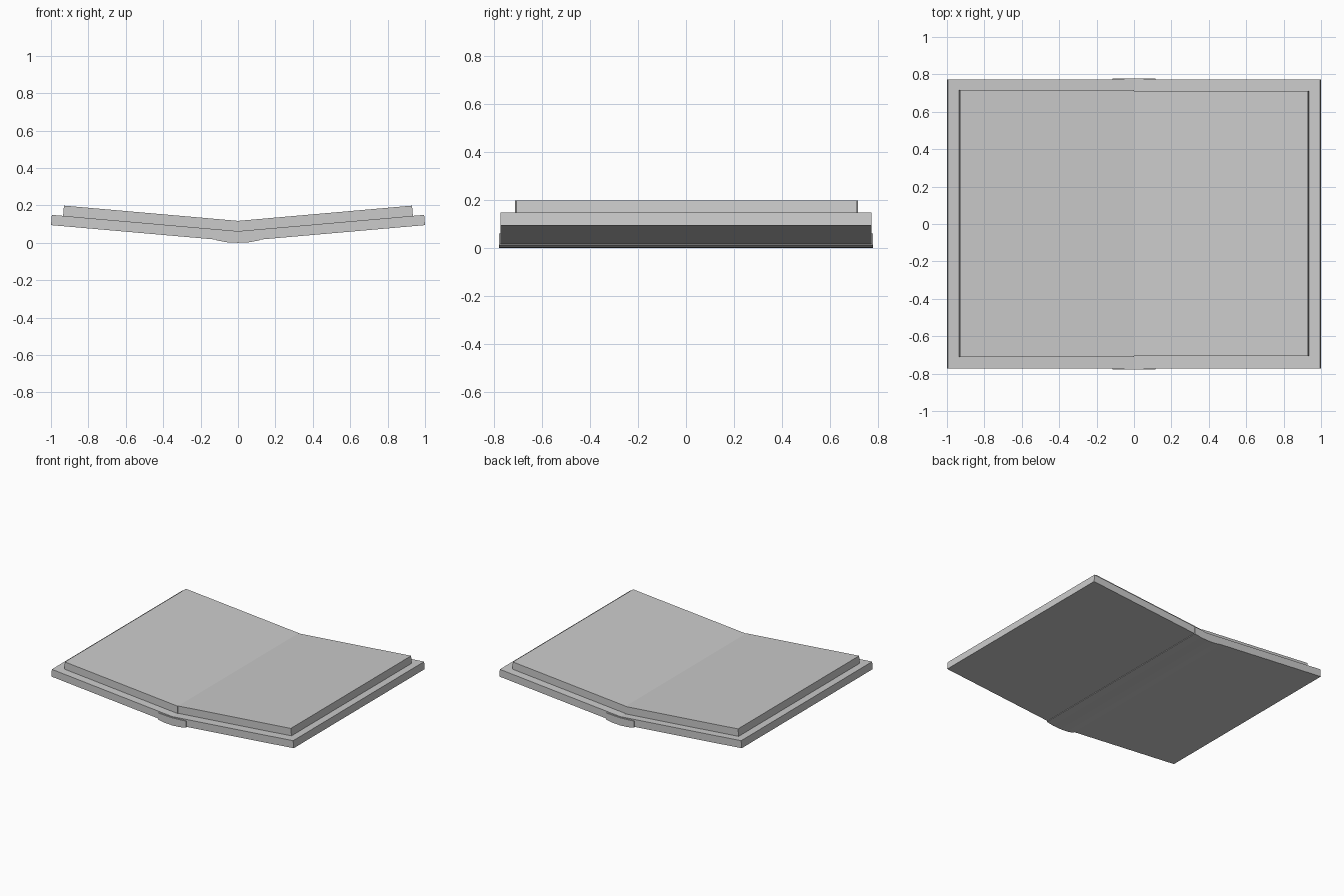
import bpy
import math

# Remove the default cube only
cube = bpy.data.objects.get("Cube")
if cube:
    bpy.data.objects.remove(cube, do_unlink=True)

# Single flat grey
grey = bpy.data.materials.new("light_grey")
grey.use_nodes = True
colour = (0.6, 0.6, 0.6, 1)
grey.diffuse_color = colour
grey.node_tree.nodes["Principled BSDF"].inputs["Base Color"].default_value = colour

TILT = math.radians(5)
THICK = 0.055
HINGE = 0.062  # height of the crease between cover and pages


def prism(name, profile, y0, y1):
    """Extrude an x-z profile (counter-clockwise from the front) along y."""
    n = len(profile)
    verts = [(x, y, z) for y in (y0, y1) for x, z in profile]
    faces = [tuple(range(n)), tuple(reversed(range(n, 2 * n)))]
    faces += [(i, i + n, (i + 1) % n + n, (i + 1) % n) for i in range(n)]
    mesh = bpy.data.meshes.new(name)
    mesh.from_pydata(verts, [], faces)
    mesh.materials.append(grey)
    obj = bpy.data.objects.new(name, mesh)
    bpy.context.collection.objects.link(obj)
    return obj


def slab(name, side, length, base, y0, y1):
    """A board rising outwards from the crease, its outer end square to it."""
    rise = THICK / math.cos(TILT)
    c, s = math.cos(TILT), math.sin(TILT)
    end_x, end_z = length * c, base + rise + length * s
    profile = [(0, base), (end_x + THICK * s, end_z - THICK * c),
               (end_x, end_z), (0, base + rise)]
    if side < 0:
        profile = [(-x, z) for x, z in reversed(profile)]
    return prism(name, profile, y0, y1)


# Covers and page blocks, one of each per side
for label, side, y0, y1 in (("left", 1, -0.706, 0.711), ("right", -1, -0.711, 0.716)):
    slab(label + "_cover", side, 0.999, HINGE - THICK, -0.772, 0.772)
    slab(label + "_pages", side, 0.934, HINGE, y0, y1)

# Spine: shallow faceted strip wrapping the crease
outer = [(-0.115, 0.013), (-0.06, 0.003), (0, 0), (0.06, 0.003), (0.115, 0.013)]
inner = [(0.115, 0.062), (0, 0.056), (-0.115, 0.062)]
prism("spine", outer + inner, -0.778, 0.778)
